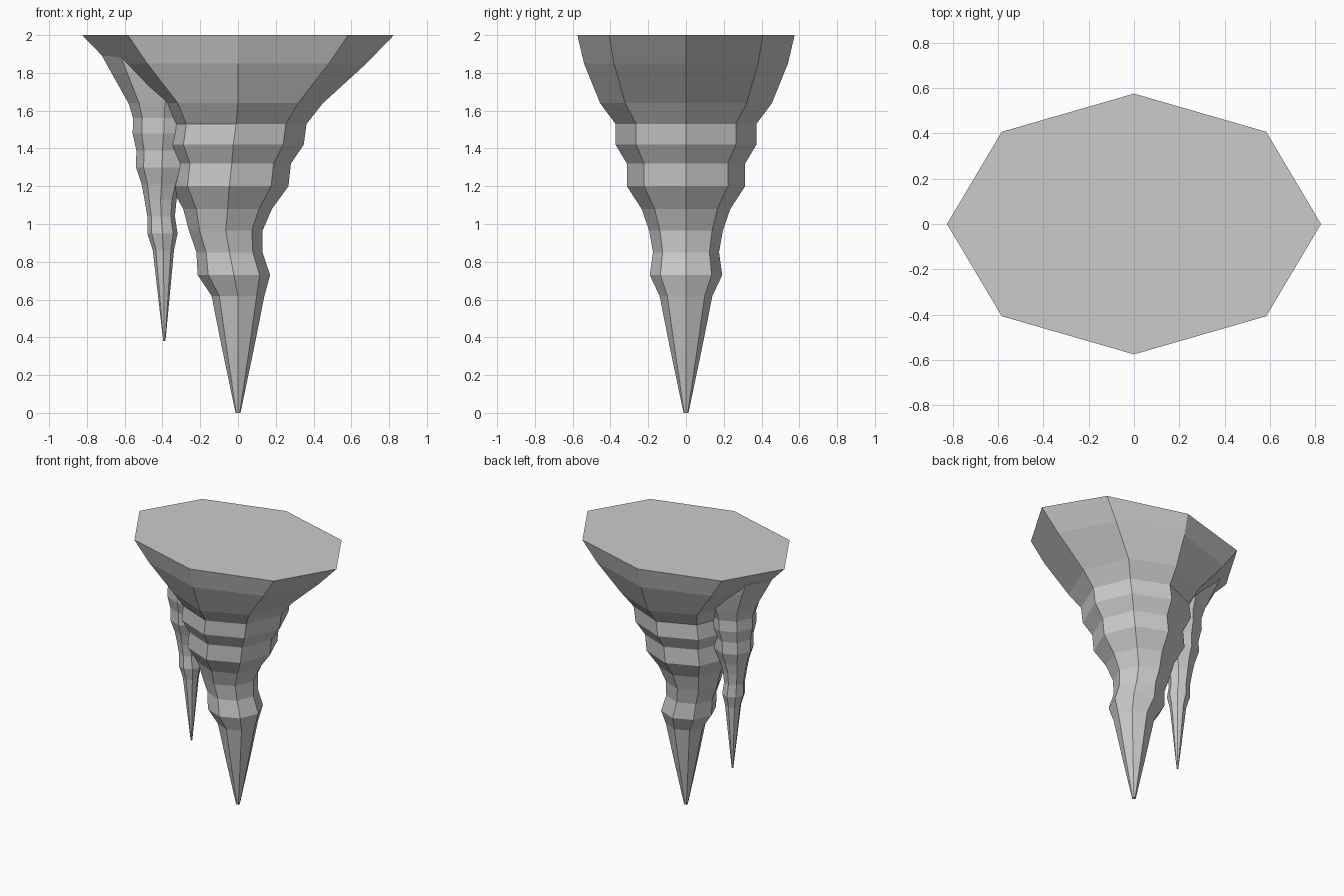
import bpy, bmesh, math

if "Cube" in bpy.data.objects:
    bpy.data.objects.remove(bpy.data.objects["Cube"])

SIDES = 8


def spike(name, rings):
    """Loft eight-sided rings given as (z, centre x, radius x, radius y)."""
    bm = bmesh.new()
    loops = []
    for z, cx, rx, ry in rings:
        loops.append([bm.verts.new((cx + rx * math.cos(i * math.tau / SIDES),
                                    ry * math.sin(i * math.tau / SIDES), z))
                      for i in range(SIDES)])
    for a, b in zip(loops, loops[1:]):
        for i in range(SIDES):
            j = (i + 1) % SIDES
            bm.faces.new((a[i], b[i], b[j], a[j]))
    bm.faces.new(loops[0])
    bm.faces.new(loops[-1][::-1])
    bmesh.ops.recalc_face_normals(bm, faces=bm.faces)
    mesh = bpy.data.meshes.new(name)
    bm.to_mesh(mesh)
    bm.free()
    obj = bpy.data.objects.new(name, mesh)
    bpy.context.collection.objects.link(obj)
    return obj


# Large stalactite: flared oval root, then round wavy rings
root = [(2.0, 0, 0.825, 0.575), (1.85, 0, 0.68, 0.54), (1.64, 0, 0.45, 0.455)]
shaft = [(1.53, -0.01, 0.373), (1.42, -0.025, 0.373), (1.32, -0.033, 0.313),
         (1.20, -0.046, 0.313), (1.08, -0.055, 0.235), (0.965, -0.065, 0.195),
         (0.85, -0.045, 0.175), (0.73, -0.022, 0.192), (0.62, 0, 0.14),
         (0.32, 0, 0.08), (0.0, 0, 0.013)]
spike("large_stalactite", root + [(z, c, r, r) for z, c, r in shaft])

# Small stalactite fused into the left flank
root = [(1.89, -0.385, 0.335, 0.25), (1.80, -0.385, 0.285, 0.235),
        (1.64, -0.387, 0.193, 0.193)]
shaft = [(1.56, -0.39, 0.165), (1.48, -0.393, 0.165), (1.39, -0.40, 0.138),
         (1.30, -0.402, 0.138), (1.21, -0.405, 0.105), (1.13, -0.41, 0.085),
         (1.04, -0.407, 0.073), (0.95, -0.40, 0.08), (0.86, -0.395, 0.056),
         (0.38, -0.39, 0.006)]
spike("small_stalactite", root + [(z, c, r, r) for z, c, r in shaft])
